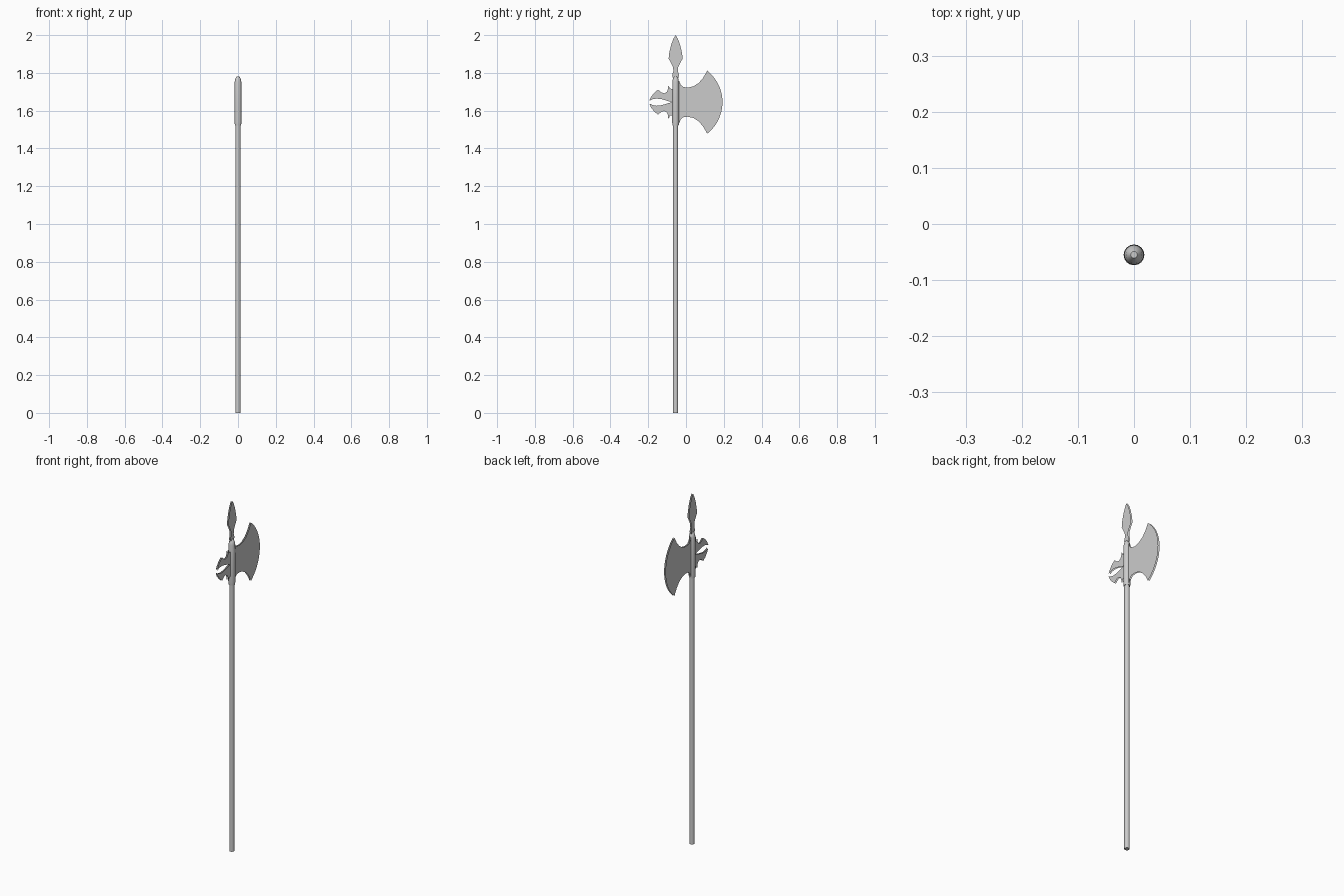
import bpy, bmesh, math

if "Cube" in bpy.data.objects:
    bpy.data.objects.remove(bpy.data.objects["Cube"])

SHAFT_Y = -0.055   # shaft axis
MID_Z = 1.645      # symmetry height of axe head


def finish(name, bm):
    bmesh.ops.recalc_face_normals(bm, faces=bm.faces[:])
    mesh = bpy.data.meshes.new(name)
    bm.to_mesh(mesh)
    bm.free()
    obj = bpy.data.objects.new(name, mesh)
    bpy.context.collection.objects.link(obj)
    return obj


def plate(name, outline, half, bevel, x=-0.001):
    """Flat steel part in the YZ plane, ground to an edge on its outline."""
    bm = bmesh.new()
    for side in (1, -1):
        face = bm.faces.new([bm.verts.new((0, y, z)) for y, z in outline])
        bmesh.ops.inset_region(bm, faces=[face], thickness=bevel, use_even_offset=True)
        for v in face.verts:
            v.co.x = side * half
        bmesh.ops.triangulate(bm, faces=[face])
    bmesh.ops.remove_doubles(bm, verts=bm.verts[:], dist=1e-5)
    bmesh.ops.translate(bm, verts=bm.verts[:], vec=(x, 0, 0))
    return finish(name, bm)


def lathe(name, profile, sides=16):
    """Closed round part around the shaft axis from (radius, z) pairs."""
    bm = bmesh.new()
    rings = [[bm.verts.new((r * math.cos(2 * math.pi * i / sides),
                            SHAFT_Y + r * math.sin(2 * math.pi * i / sides), z))
              for i in range(sides)] for r, z in profile]
    for a, b in zip(rings, rings[1:]):
        for i in range(sides):
            j = (i + 1) % sides
            bm.faces.new((a[i], a[j], b[j], b[i]))
    bm.faces.new(rings[0])
    bm.faces.new(rings[-1])
    obj = finish(name, bm)
    bpy.ops.object.select_all(action='DESELECT')
    obj.select_set(True)
    bpy.context.view_layer.objects.active = obj
    bpy.ops.object.shade_smooth_by_angle(angle=math.radians(35))
    return obj


def mirror_z(half):
    """Upper half outline (heights relative to MID_Z) plus its mirrored lower half."""
    low = [(y, -h) for y, h in reversed(half) if h > 1e-6]
    return [(y, MID_Z + h) for y, h in half + low]


# Wooden shaft and metal socket
lathe("shaft", [(0.0138, 0), (0.0138, 1.54)])
lathe("socket", [(0.0165, 1.522), (0.0185, 1.54), (0.018, 1.65), (0.0175, 1.752),
                 (0.014, 1.770), (0.006, 1.782)])

# Axe blade: curved neck, then the arc of the cutting edge
neck = [(-0.055, 0.115), (-0.036, 0.112), (-0.028, 0.092), (-0.015, 0.080), (0.01, 0.077),
        (0.04, 0.084), (0.068, 0.102), (0.090, 0.128), (0.103, 0.150)]
radius, span = 0.2127, math.radians(51.7)
edge = [(-0.0197 + radius * math.cos(span * k / 10), radius * math.sin(span * k / 10))
        for k in range(10, -1, -1)]
plate("axe_blade", mirror_z(neck + edge), 0.0042, 0.005)

# Rear fluke: a pair of open jaws with small barbs beside the socket
jaw = [(-0.055, 0.070), (-0.076, 0.070), (-0.085, 0.072), (-0.093, 0.090), (-0.096, 0.068),
       (-0.102, 0.054), (-0.115, 0.047), (-0.130, 0.051), (-0.148, 0.066),
       (-0.166, 0.052), (-0.184, 0.030), (-0.194, 0.009), (-0.190, 0.009), (-0.175, 0.016),
       (-0.155, 0.019), (-0.130, 0.016), (-0.105, 0.009), (-0.076, 0.0)]
plate("rear_fluke", mirror_z(jaw), 0.0042, 0.0022)

# Leaf-shaped spear point, mirrored about the shaft axis
leaf = [(0.006, 1.755), (0.016, 1.778), (0.018, 1.788), (0.012, 1.810), (0.013, 1.828),
        (0.024, 1.852), (0.037, 1.875), (0.034, 1.905), (0.024, 1.948), (0.012, 1.980)]
outline = ([(SHAFT_Y + w, z) for w, z in leaf] + [(SHAFT_Y, 2.0)]
           + [(SHAFT_Y - w, z) for w, z in reversed(leaf)])
plate("spear_point", outline, 0.0042, 0.004)
